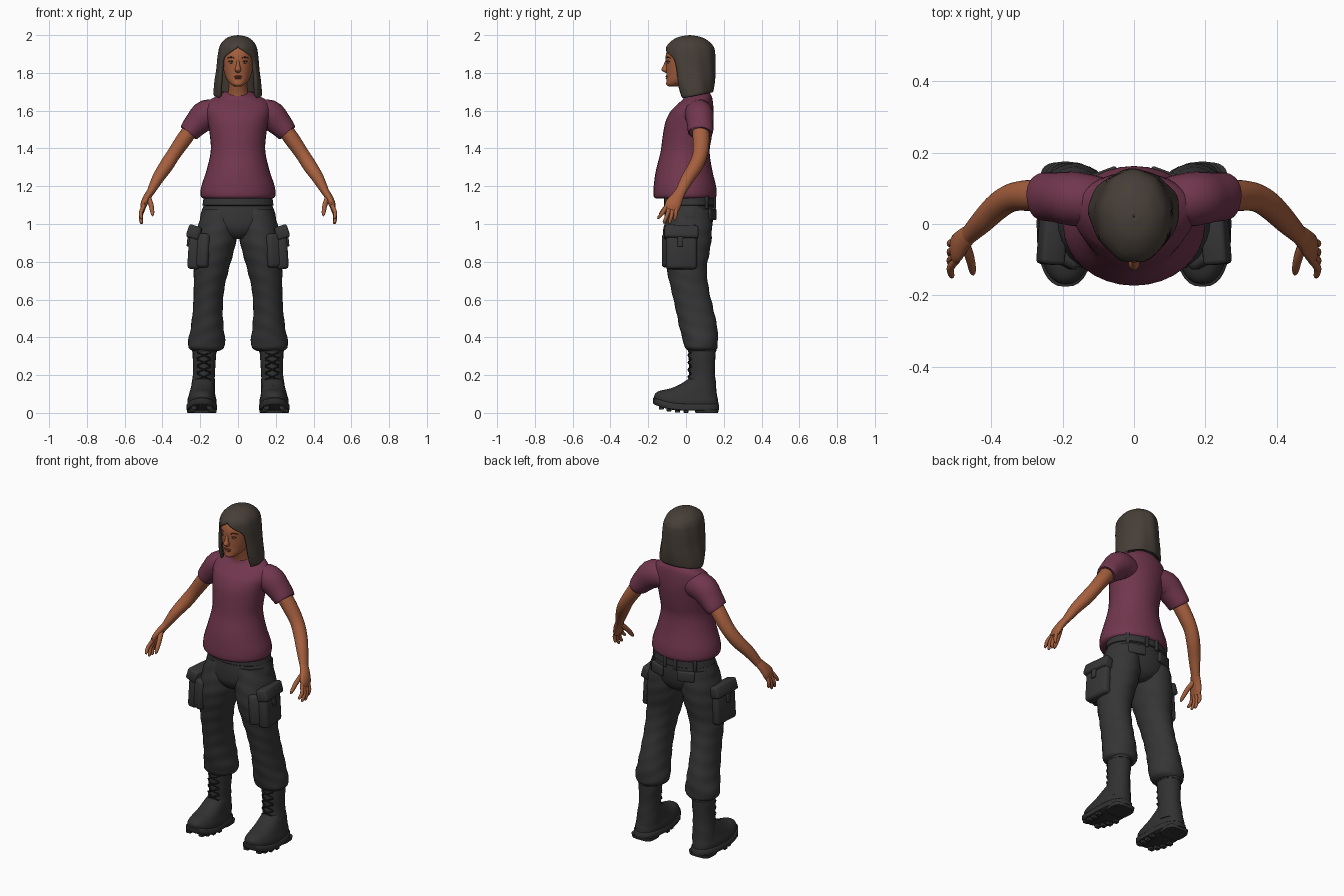
import bpy, bmesh, math
from mathutils import Vector, Matrix


def material(name, rgb):
    m = bpy.data.materials.new(name)
    m.diffuse_color = (*rgb, 1)
    return m


SKIN = material("brown skin", (0.38, 0.115, 0.048))
SHIRT = material("plum cloth", (0.165, 0.037, 0.075))
PANTS = material("charcoal cloth", (0.036, 0.036, 0.037))
BOOT = material("black leather", (0.031, 0.031, 0.032))
HAIR = material("dark hair", (0.062, 0.049, 0.039))
LACE = material("black lace", (0.012, 0.012, 0.012))
BROW = material("dark brow", (0.06, 0.025, 0.015))
LIP = material("lip", (0.25, 0.06, 0.035))
EYE = material("eye", (0.30, 0.25, 0.21))


def finish(bm, name, mat, mirror=False, angle=50, fix=True):
    if fix:
        bmesh.ops.recalc_face_normals(bm, faces=bm.faces[:])
    me = bpy.data.meshes.new(name)
    bm.to_mesh(me)
    bm.free()
    me.materials.append(mat)
    ob = bpy.data.objects.new(name, me)
    bpy.context.collection.objects.link(ob)
    bpy.ops.object.select_all(action='DESELECT')
    ob.select_set(True)
    bpy.context.view_layer.objects.active = ob
    bpy.ops.object.shade_smooth_by_angle(angle=math.radians(angle))
    if mirror:
        ob.modifiers.new("mirror", 'MIRROR')
    return ob


def spline(rows, steps):
    """Smooth interpolation through rows of numbers."""
    out = []
    for i in range(len(rows) - 1):
        p = [rows[max(0, min(len(rows) - 1, i + k))] for k in (-1, 0, 1, 2)]
        for s in range(steps):
            t = s / steps
            out.append([0.5 * (2 * b + (c - a) * t + (2 * a - 5 * b + 4 * c - d) * t * t
                               + (3 * b - a - 3 * c + d) * t ** 3) for a, b, c, d in zip(*p)])
    out.append(list(rows[-1]))
    return out


def loft(name, rows, mat, mirror=False, along=False, n=24, steps=4, power=1.0,
         tilt=None, wobble=0.0, warp=None):
    """Skin over elliptical rings (x, y, z, rx, ry), level or square to the path."""
    rows = spline(rows, steps)
    bm = bmesh.new()
    rings = []
    for i, (x, y, z, rx, ry) in enumerate(rows):
        c, u, v = Vector((x, y, z)), Vector((1, 0, 0)), Vector((0, 1, 0))
        if along:
            a, b = rows[max(0, i - 1)], rows[min(len(rows) - 1, i + 1)]
            t = (Vector(b[:3]) - Vector(a[:3])).normalized()
            u = v.cross(t).normalized()
            v = t.cross(u)
        ring = []
        for k in range(n):
            w = math.tau * k / n
            cs, sn = math.cos(w), math.sin(w)
            f = 1 + wobble * math.sin(z * 75 + 2 * sn + 3 * cs)
            p = c + u * (f * max(rx, .001) * math.copysign(abs(cs) ** power, cs)) \
                  + v * (f * max(ry, .001) * math.copysign(abs(sn) ** power, sn))
            if tilt:
                p.z += tilt(p, c)
            if warp:
                p = warp(p)
            ring.append(bm.verts.new(p))
        rings.append(ring)
    for r, s in zip(rings, rings[1:]):
        for k in range(n):
            bm.faces.new((r[k], r[(k + 1) % n], s[(k + 1) % n], s[k]))
    bm.faces.new(rings[0])
    bm.faces.new(rings[-1])
    return finish(bm, name, mat, mirror)


def box(name, center, size, mat, rot=(0, 0, 0), bevel=0.012, mirror=True):
    bm = bmesh.new()
    m = Matrix.Translation(center)
    for ang, ax in zip(rot, 'XYZ'):
        m = m @ Matrix.Rotation(ang, 4, ax)
    bmesh.ops.create_cube(bm, size=1, matrix=m @ Matrix.Diagonal((*size, 1)))
    bmesh.ops.bevel(bm, geom=bm.edges[:], offset=bevel, segments=2, affect='EDGES', profile=0.5)
    return finish(bm, name, mat, mirror)


def ball(name, center, size, mat, mirror=False, turn=0):
    bm = bmesh.new()
    bmesh.ops.create_uvsphere(bm, u_segments=16, v_segments=10, radius=1,
                              matrix=Matrix.Translation(center) @ Matrix.Rotation(turn, 4, 'Z')
                              @ Matrix.Diagonal((*size, 1)))
    return finish(bm, name, mat, mirror)


# shirt body, neckline dips at the front
loft("shirt_body", [(0, -.005, 1.135, .182, .155), (0, -.005, 1.15, .198, .167),
     (0, -.006, 1.20, .194, .165), (0, -.01, 1.28, .168, .15), (0, -.005, 1.38, .145, .13),
     (0, .006, 1.46, .148, .13), (0, .018, 1.54, .16, .127), (0, .033, 1.60, .172, .113),
     (0, .047, 1.65, .155, .092), (0, .053, 1.68, .10, .07), (0, .05, 1.70, .066, .06)], SHIRT, n=32,
     tilt=lambda p, c: .35 * (p.y - c.y) * max(0, (c.z - 1.6) / .1))
# sleeves with a turned hem
loft("sleeve", [(.09, .06, 1.58, .07, .07), (.165, .07, 1.578, .08, .076), (.22, .075, 1.53, .067, .07),
     (.256, .077, 1.489, .056, .067), (.262, .077, 1.482, .05, .06)], SHIRT, True, True)

# arms
loft("arm", [(.22, .075, 1.54, .042, .045), (.285, .08, 1.45, .041, .044), (.34, .075, 1.37, .037, .04),
     (.382, .05, 1.305, .037, .038), (.425, .008, 1.24, .031, .034), (.465, -.032, 1.165, .02, .027)],
     SKIN, True, True)
# hands
loft("palm", [(.46, -.027, 1.175, .02, .027), (.482, -.048, 1.14, .02, .034),
     (.498, -.068, 1.105, .018, .042), (.505, -.078, 1.075, .012, .036)], SKIN, True, True, n=16)
fingers = [((-.102, 1.088), (-.145, 1.03)), ((-.086, 1.082), (-.116, 1.006)),
           ((-.068, 1.08), (-.087, 1.003)), ((-.05, 1.09), (-.058, 1.022))]
for i, ((y0, z0), (y1, z1)) in enumerate(fingers):
    loft("finger_%d" % (i + 1), [(.498, y0, z0 + .01, .011, .011), (.515, (y0 + y1) / 2, (z0 + z1) / 2, .0105, .0105),
         (.511, y1, z1 + .004, .008, .008), (.509, y1, z1 - .003, .002, .002)], SKIN, True, True, n=10, steps=3)
loft("thumb", [(.474, -.055, 1.14, .014, .015), (.46, -.095, 1.10, .013, .014), (.453, -.13, 1.058, .01, .011),
     (.451, -.142, 1.042, .003, .003)], SKIN, True, True, n=10, steps=3)

# trousers
loft("trouser_hips", [(0, .018, 1.17, .165, .125), (0, .018, 1.10, .182, .128), (0, .016, 1.04, .2, .13),
     (0, .012, .98, .19, .122), (0, .012, .94, .11, .10), (0, .012, .92, .04, .07)], PANTS, n=32)
loft("waistband", [(0, .018, 1.165, .178, .133), (0, .018, 1.10, .188, .135), (0, .018, 1.095, .18, .128)],
     PANTS, n=32, steps=1)
loft("trouser_leg", [(.10, .015, 1.08, .085, .115), (.108, .01, .98, .106, .128), (.122, .003, .88, .106, .127),
     (.14, .003, .77, .094, .108), (.153, .02, .66, .081, .1), (.16, .045, .55, .079, .1),
     (.163, .066, .45, .087, .1), (.166, .077, .38, .098, .092), (.168, .08, .345, .094, .086),
     (.17, .082, .328, .07, .07)], PANTS, True, n=28, steps=6, wobble=.016)
# cargo pockets with flaps, back pocket flaps and belt loops
box("cargo_pocket", (.226, -.025, .865), (.064, .165, .21), PANTS, (0, -.06, .08), .018)
box("cargo_pocket_front", (.195, -.085, .86), (.10, .06, .18), PANTS, (0, -.06, .5), .018)
box("cargo_flap", (.228, -.025, .955), (.07, .178, .07), PANTS, (0, -.3, .08), .012)
box("cargo_strap", (.262, -.03, .915), (.012, .03, .07), PANTS, (0, -.1, .08), .004)
box("back_pocket_flap", (.095, .137, 1.05), (.10, .02, .06), PANTS, (0, 0, -.35), .007)
box("belt_loop", (.035, .152, 1.115), (.02, .012, .07), PANTS, (0, 0, -.1), .004)
box("side_belt_loop", (.135, .108, 1.115), (.02, .016, .07), PANTS, (0, 0, -.8), .004)


# boots, toe curls up
def toe_up(p):
    if p.y < -.02:
        p.z += .036 * ((-.02 - p.y) / .155) ** 2
    return p


loft("boot_shaft", [(.176, .085, .37, .06, .068), (.178, .085, .30, .062, .071), (.18, .085, .22, .058, .068),
     (.184, .085, .15, .062, .074), (.188, .085, .08, .068, .08)], BOOT, True, wobble=.012)
loft("boot_foot", [(.191, .002, .035, .075, .17), (.191, .002, .065, .077, .168), (.19, .012, .095, .07, .152),
     (.188, .04, .125, .064, .12), (.186, .065, .155, .058, .09), (.184, .082, .18, .05, .07)],
     BOOT, True, n=28, power=.85, warp=toe_up)
loft("boot_sole", [(.192, 0, .012, .076, .17), (.192, 0, .016, .081, .176), (.192, 0, .042, .081, .176),
     (.192, 0, .048, .076, .17)], BOOT, True, n=32, steps=1, power=.8, warp=toe_up)
loft("boot_heel", [(.192, .11, 0, .068, .06), (.192, .11, .02, .072, .064)], BOOT, True, steps=1, power=.6)
for i, (y, z) in enumerate([(.0, .012), (-.045, .013), (-.09, .02), (-.13, .03)]):
    for s in (-1, 1):
        box("sole_lug_%d" % (i * 2 + (s > 0)), (.192 + s * (.062 - i * .007), y, z), (.03, .025, .024), BOOT, bevel=.003)
loft("boot_collar", [(.177, .085, .345, .064, .073), (.177, .085, .335, .068, .077), (.177, .085, .322, .064, .073)],
     BOOT, True, steps=2)
# crossed laces
for i in range(4):
    z = .175 + i * .038
    for s in (-1, 1):
        loft("lace_%d" % (i * 2 + (s > 0)), [(.181 - s * .036, .024, z, .004, .004), (.181, .012, z + .016, .004, .004),
             (.18 + s * .036, .026, z + .032, .004, .004)], LACE, True, True, n=6, steps=3)
for i in range(2):
    loft("low_lace_%d" % i, [(.145, .01 - i * .03, .145 - i * .015, .004, .004),
         (.186, -.014 - i * .03, .157 - i * .015, .004, .004), (.226, .01 - i * .03, .145 - i * .015, .004, .004)],
         LACE, True, True, n=6, steps=3)

# neck and head
loft("neck", [(0, .05, 1.64, .062, .055), (0, .04, 1.69, .053, .053), (0, .025, 1.74, .048, .055),
     (0, .02, 1.79, .05, .06)], SKIN)
loft("head", [(0, -.068, 1.727, .016, .02), (0, -.062, 1.737, .034, .042), (0, -.04, 1.757, .054, .064),
     (0, -.017, 1.79, .07, .086), (0, -.006, 1.84, .081, .1), (0, 0, 1.90, .085, .106),
     (0, .015, 1.95, .07, .095), (0, .02, 1.98, .03, .04)], SKIN, n=32)
loft("nose", [(0, -.098, 1.872, .007, .008), (0, -.106, 1.845, .009, .012), (0, -.11, 1.818, .016, .02),
     (0, -.105, 1.806, .013, .014), (0, -.1, 1.80, .006, .006)], SKIN, n=12)
ball("upper_lip", (0, -.099, 1.781, ), (.023, .009, .005), LIP)
ball("lower_lip", (0, -.098, 1.772), (.019, .01, .006), LIP)
ball("eye", (.034, -.093, 1.856), (.015, .007, .006), EYE, True, .35)
ball("iris", (.033, -.0975, 1.856), (.0055, .004, .0055), BROW, True, .35)
loft("lash", [(.018, -.099, 1.86, .002, .002), (.034, -.1, 1.864, .003, .003), (.051, -.087, 1.859, .002, .002)],
     BROW, True, True, n=6)
loft("eyebrow", [(.014, -.103, 1.876, .003, .003), (.036, -.097, 1.883, .004, .004), (.058, -.08, 1.877, .002, .002)],
     BROW, True, True, n=6)

# bobbed hair: shell open around the face; rows are (y, z, rx, ry, half opening angle, end slope)
bm = bmesh.new()
grid = []
for y, z, rx, ry, gap, slope in spline([
        (.02, 2.0, .002, .002, 0, 0), (.02, 1.99, .05, .06, 0, 0), (.02, 1.965, .083, .103, 0, 0),
        (.02, 1.938, .098, .125, .02, 0), (.021, 1.91, .104, .131, .42, 0), (.023, 1.875, .109, .131, .82, 0),
        (.026, 1.82, .114, .129, .93, 0), (.032, 1.75, .124, .121, .9, .05), (.042, 1.69, .128, .104, .88, .18),
        (.045, 1.678, .122, .096, .92, .2)], 4):
    row = []
    for k in range(49):
        a = max(gap, 0) + (math.tau - 2 * max(gap, 0)) * k / 48
        f = 1 + .014 * math.sin(9 * a + z * 9) * min(1, (2.0 - z) * 12)
        px, py = f * rx * math.sin(a), y - f * ry * math.cos(a)
        row.append(bm.verts.new((px, py, z + slope * (py - y))))
    grid.append(row)
for r, s in zip(grid, grid[1:]):
    for k in range(48):
        bm.faces.new((r[k], s[k], s[k + 1], r[k + 1]))
bmesh.ops.remove_doubles(bm, verts=bm.verts[:], dist=.0001)
hair = finish(bm, "hair", HAIR, angle=60, fix=False)
shell = hair.modifiers.new("thickness", 'SOLIDIFY')
shell.thickness = .018
shell.offset = -1
# inner hair behind the neck
loft("hair_back", [(0, .06, 1.90, .09, .08), (0, .07, 1.80, .1, .07), (0, .08, 1.70, .1, .055)], HAIR)
